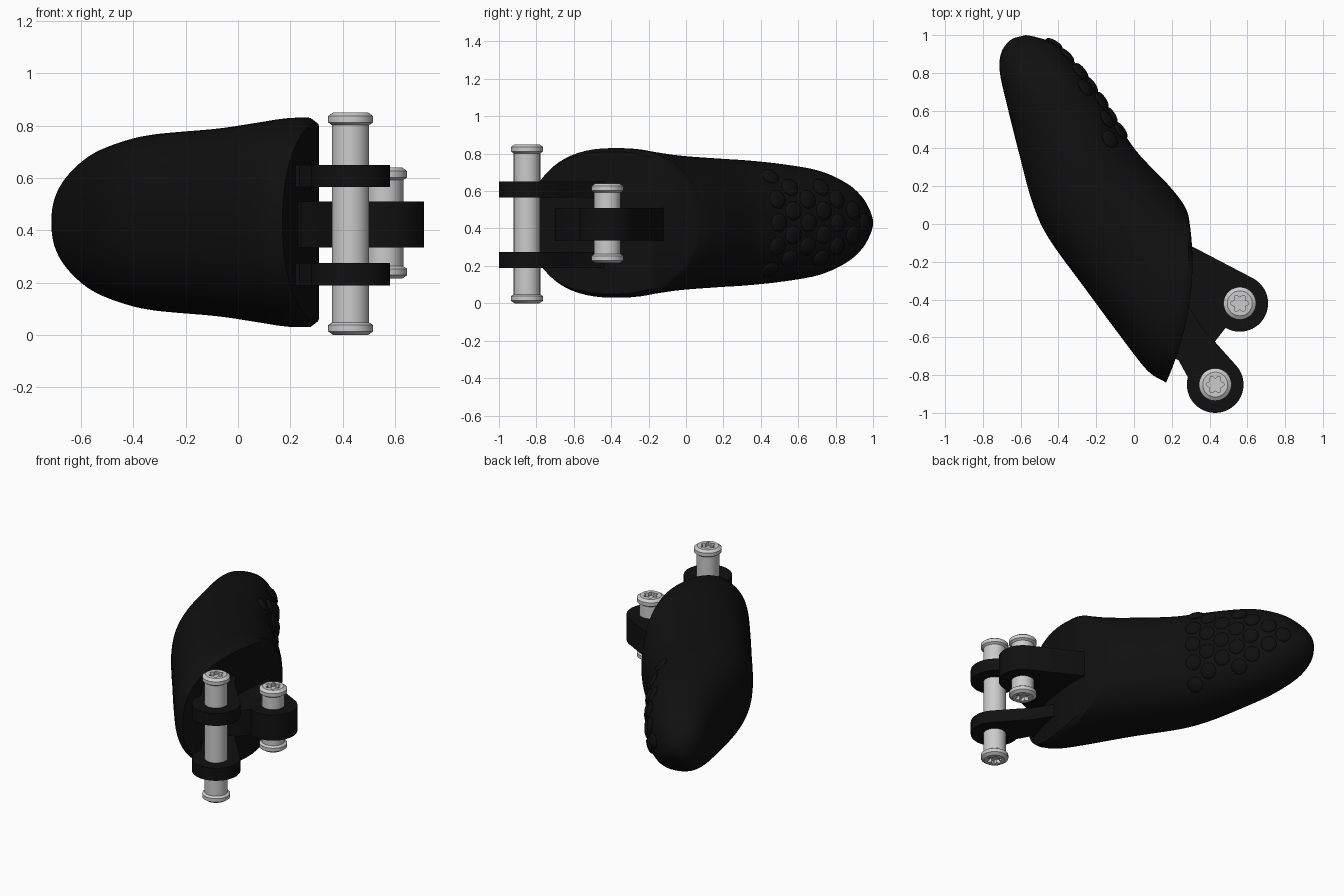
import bpy, bmesh
from math import sin, cos, pi, radians, asin, copysign
from mathutils import Vector, Matrix

if "Cube" in bpy.data.objects:
    bpy.data.objects.remove(bpy.data.objects["Cube"])

ZC = 0.43
black = bpy.data.materials.new("black_rubber")
black.diffuse_color = (0.005, 0.005, 0.005, 1)
black.use_nodes = True
black.node_tree.nodes["Principled BSDF"].inputs["Base Color"].default_value = black.diffuse_color


def finish(name, bm, mat=None, angle=35):
    bmesh.ops.recalc_face_normals(bm, faces=bm.faces)
    me = bpy.data.meshes.new(name)
    bm.to_mesh(me)
    bm.free()
    ob = bpy.data.objects.new(name, me)
    bpy.context.collection.objects.link(ob)
    if mat:
        me.materials.append(mat)
    bpy.ops.object.select_all(action='DESELECT')
    ob.select_set(True)
    bpy.context.view_layer.objects.active = ob
    bpy.ops.object.shade_smooth_by_angle(angle=radians(angle))
    return ob


# Fingertip cross-sections: left x,y, right x,y, half height, end bulge
SECTIONS = [
    (-.635, .985, -.575, 1.0, .03, 0), (-.67, .96, -.52, .99, .075, 0),
    (-.705, .9, -.43, .96, .145, 0), (-.71, .8, -.35, .895, .215, 0),
    (-.67, .62, -.25, .78, .28, 0), (-.605, .36, -.15, .635, .315, 0),
    (-.54, .12, -.06, .49, .335, 0), (-.455, -.07, .03, .365, .345, 0),
    (-.26, -.34, .17, .22, .36, 0), (-.06, -.61, .245, .13, .382, 0),
    (.07, -.775, .27, .09, .398, .02), (.15, -.828, .28, .07, .4, .055)]
END = (.17, -.84, .288, .045, .38, .068)
N = 2.35


def section(s):
    i = min(int(s), len(SECTIONS) - 2)
    t = s - i
    p = [SECTIONS[max(0, min(len(SECTIONS) - 1, i + k))] for k in (-1, 0, 1, 2)]
    return [.5 * (2 * b + (c - a) * t + (2*a - 5*b + 4*c - d) * t * t
                  + (3*b - a - 3*c + d) * t ** 3) for a, b, c, d in zip(*p)]


def power(v):
    return copysign(abs(v) ** (2 / N), v)


def point(sec, a):
    lx, ly, rx, ry, h, bulge = sec
    t = power(cos(a))
    f = (t + 1) / 2
    return Vector((lx + (rx - lx) * f + bulge * (1 - t * t), ly + (ry - ly) * f,
                   ZC + h * power(sin(a))))


# Fingertip body, closed by a cylindrically bulged end face
SEG = 64
bm = bmesh.new()
secs = [section(i / 5) for i in range(5 * (len(SECTIONS) - 1) + 1)] + [END]
rings = [[bm.verts.new(point(s, 2 * pi * k / SEG)) for k in range(SEG)] for s in secs]
for r0, r1 in zip(rings, rings[1:]):
    for k in range(SEG):
        j = (k + 1) % SEG
        bm.faces.new((r0[k], r0[j], r1[j], r1[k]))
bm.faces.new(rings[0])
e = rings[-1]
bm.faces.new((e[0], e[1], e[-1]))
for k in range(1, SEG // 2 - 1):
    bm.faces.new((e[k], e[k + 1], e[SEG - k - 1], e[SEG - k]))
bm.faces.new((e[SEG // 2 - 1], e[SEG // 2], e[SEG // 2 + 1]))
finish("fingertip_body", bm, black, 40)

# Grip bumps on the pad
bm = bmesh.new()
for row, s in enumerate((2.1, 3.0, 3.75, 4.3, 4.85, 5.4, 5.95)):
    sec = section(s)
    for dz in ((-.19, -.065, .065, .19) if row % 2 else (-.25, -.125, 0, .125, .25)):
        q = abs(dz) / sec[4]
        if q > .8:
            continue
        a = copysign(asin(q ** (N / 2)), dz)
        p = point(sec, a)
        n = (point(sec, a + .05) - point(sec, a - .05)).cross(
            point(section(s + .05), a) - point(section(s - .05), a)).normalized()
        if n.x < 0:
            n = -n
        m = (Matrix.Translation(p) @ n.to_track_quat('Z', 'Y').to_matrix().to_4x4()
             @ Matrix.Diagonal((.05, .05, .017, 1)))
        bmesh.ops.create_uvsphere(bm, u_segments=20, v_segments=10, radius=1, matrix=m)
finish("grip_bumps", bm, black)


# Hinge lugs: rounded end plus straight root points
def lug(name, cx, cy, a0, a1, root, z0, z1):
    pts = [(cx + .15 * cos(radians(a0 + (a1 - a0) * i / 32)),
            cy + .15 * sin(radians(a0 + (a1 - a0) * i / 32))) for i in range(33)] + root
    bm = bmesh.new()
    f = bm.faces.new([bm.verts.new((x, y, z0)) for x, y in pts])
    top = bmesh.ops.extrude_face_region(bm, geom=[f])
    bmesh.ops.translate(bm, vec=(0, 0, z1 - z0),
                        verts=[v for v in top["geom"] if isinstance(v, bmesh.types.BMVert)])
    finish(name, bm, black)


lug("middle_lug", .56, -.42, -120, 62,
    [(.31, -.12), (.2, -.12), (.15, -.6), (.24, -.7), (.43, -.62)], .335, .51)
low_root = [(.425, -.62), (.36, -.55), (.27, -.4), (.15, -.5), (.18, -.7), (.235, -.72)]
for name, z0, z1 in (("lower_lug", .19, .275), ("upper_lug", .565, .65)):
    lug(name, .43, -.85, -195, 42, low_root, z0, z1)


# Hinge pins with a six-lobed recess in each head
def pin(name, x, y, z0, z1):
    n = 48
    half = (z1 - z0) / 2
    star = lambda a: .04 + .008 * cos(6 * a)
    prof = [(star, half - .025), (star, half), (.066, half), (.086, half - .014),
            (.086, half - .038), (.071, half - .048)]
    prof += [(r, -z) for r, z in reversed(prof)]
    bm = bmesh.new()
    loops = []
    for r, z in prof:
        ring = []
        for k in range(n):
            a = 2 * pi * k / n
            rr = r(a) if callable(r) else r
            ring.append(bm.verts.new((x + rr * cos(a), y + rr * sin(a), (z0 + z1) / 2 + z)))
        loops.append(ring)
    for r0, r1 in zip(loops, loops[1:]):
        for k in range(n):
            j = (k + 1) % n
            bm.faces.new((r0[k], r0[j], r1[j], r1[k]))
    bm.faces.new(loops[0])
    bm.faces.new(loops[-1])
    finish(name, bm, None, 30)


pin("long_hinge_pin", .43, -.85, 0, .85)
pin("short_hinge_pin", .56, -.42, .215, .64)
